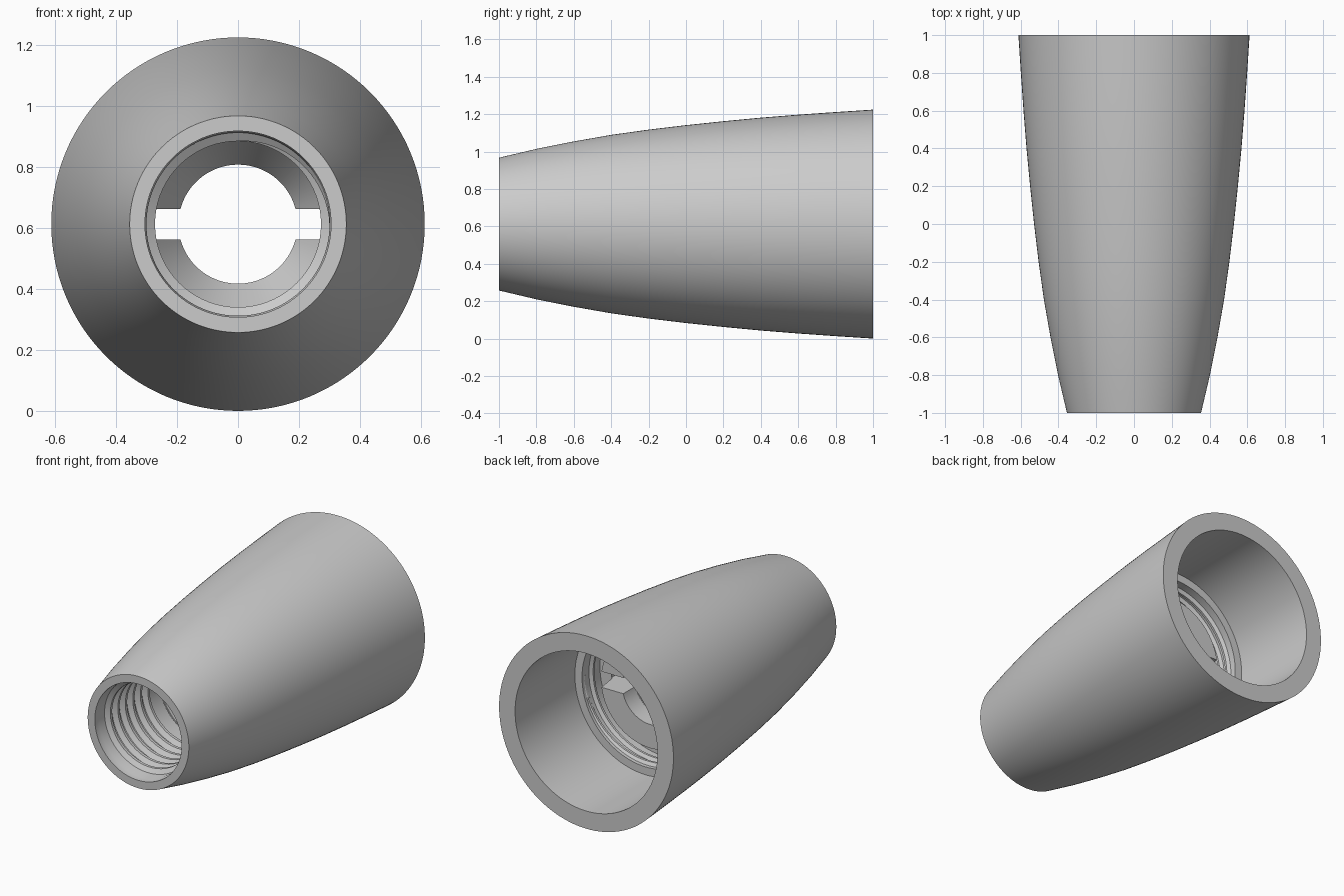
import bpy, bmesh, math

if "Cube" in bpy.data.objects:
    bpy.data.objects.remove(bpy.data.objects["Cube"], do_unlink=True)

RADIUS = 0.612          # largest radius, also the height of the axis
SEGMENTS = 128

grey = bpy.data.materials.new("plain grey")
grey.use_nodes = True
grey.diffuse_color = (0.6, 0.6, 0.6, 1)
grey.node_tree.nodes["Principled BSDF"].inputs["Base Color"].default_value = (0.6, 0.6, 0.6, 1)


def point(r, y, angle):
    return (r * math.cos(angle), y, RADIUS + r * math.sin(angle))


def finish(bm, name):
    bmesh.ops.recalc_face_normals(bm, faces=bm.faces)
    mesh = bpy.data.meshes.new(name)
    bm.to_mesh(mesh)
    bm.free()
    mesh.materials.append(grey)
    obj = bpy.data.objects.new(name, mesh)
    bpy.context.collection.objects.link(obj)
    return obj


def smooth(obj):
    bpy.ops.object.select_all(action='DESELECT')
    obj.select_set(True)
    bpy.context.view_layer.objects.active = obj
    bpy.ops.object.shade_smooth_by_angle(angle=math.radians(28))


def lathe(name, profile):
    """Closed (radius, y) profile turned around the long axis."""
    bm = bmesh.new()
    rings = [[bm.verts.new(point(r, y, math.tau * i / SEGMENTS)) for r, y in profile]
             for i in range(SEGMENTS)]
    n = len(profile)
    for i in range(SEGMENTS):
        a, b = rings[i], rings[(i + 1) % SEGMENTS]
        for j in range(n):
            k = (j + 1) % n
            bm.faces.new((a[j], a[k], b[k], b[j]))
    return finish(bm, name)


def thread(name, wall, depth, start, pitch, turns):
    """Helical ridge standing inward from a bore wall, fading at both ends."""
    bm = bmesh.new()
    steps = int(turns * 72)
    rows = []
    for i in range(steps + 1):
        fade = min(1, i / 18, (steps - i) / 18)
        tip = wall - depth * max(fade, 0.02)
        y = start + pitch * i / 72
        section = ((wall + 0.01, -0.45), (tip, -0.12), (tip, 0.12), (wall + 0.01, 0.45))
        rows.append([bm.verts.new(point(r, y + o * pitch, math.tau * i / 72)) for r, o in section])
    for a, b in zip(rows, rows[1:]):
        for j in range(4):
            k = (j + 1) % 4
            bm.faces.new((a[j], a[k], b[k], b[j]))
    bm.faces.new(rows[0])
    bm.faces.new(rows[-1])
    smooth(finish(bm, name))


# Sleeve: curved outer skin, then the stepped bore from back to front
outer = [(0.355, -1), (0.402, -0.8), (0.442, -0.6), (0.477, -0.4), (0.505, -0.2),
         (0.529, 0), (0.55, 0.2), (0.569, 0.4), (0.585, 0.6), (0.599, 0.8), (RADIUS, 1)]
back_bore = [(0.5, 1), (0.5, 0.4), (0.45, 0.4), (0.45, 0.22), (0.365, 0.22), (0.345, 0.36)]
throat = [(0.195, 0.36), (0.195, 0.24), (0.34, 0.0)]
front_bore = [(0.34, -0.3), (0.3, -0.36), (0.3, -0.94), (0.305, -0.96), (0.305, -1)]
body = lathe("sleeve", outer + back_bore + throat + front_bore)

# Slot across the throat
bm = bmesh.new()
bmesh.ops.create_cube(bm, size=1)
bmesh.ops.scale(bm, vec=(0.74, 0.38, 0.1), verts=bm.verts)
bmesh.ops.translate(bm, vec=(0, 0.19, RADIUS), verts=bm.verts)
cutter = finish(bm, "slot_cutter")
cutter.hide_render = True
cut = body.modifiers.new("slot", 'BOOLEAN')
cut.operation = 'DIFFERENCE'
cut.solver = 'EXACT'
cut.object = cutter
bpy.ops.object.select_all(action='DESELECT')
body.select_set(True)
bpy.context.view_layer.objects.active = body
bpy.ops.object.modifier_apply(modifier=cut.name)
bpy.data.objects.remove(cutter, do_unlink=True)
smooth(body)

# Screw threads in both ends
thread("front_thread", 0.3, 0.028, -0.92, 0.075, 6)
thread("back_thread", 0.45, 0.02, 0.25, 0.06, 2)
